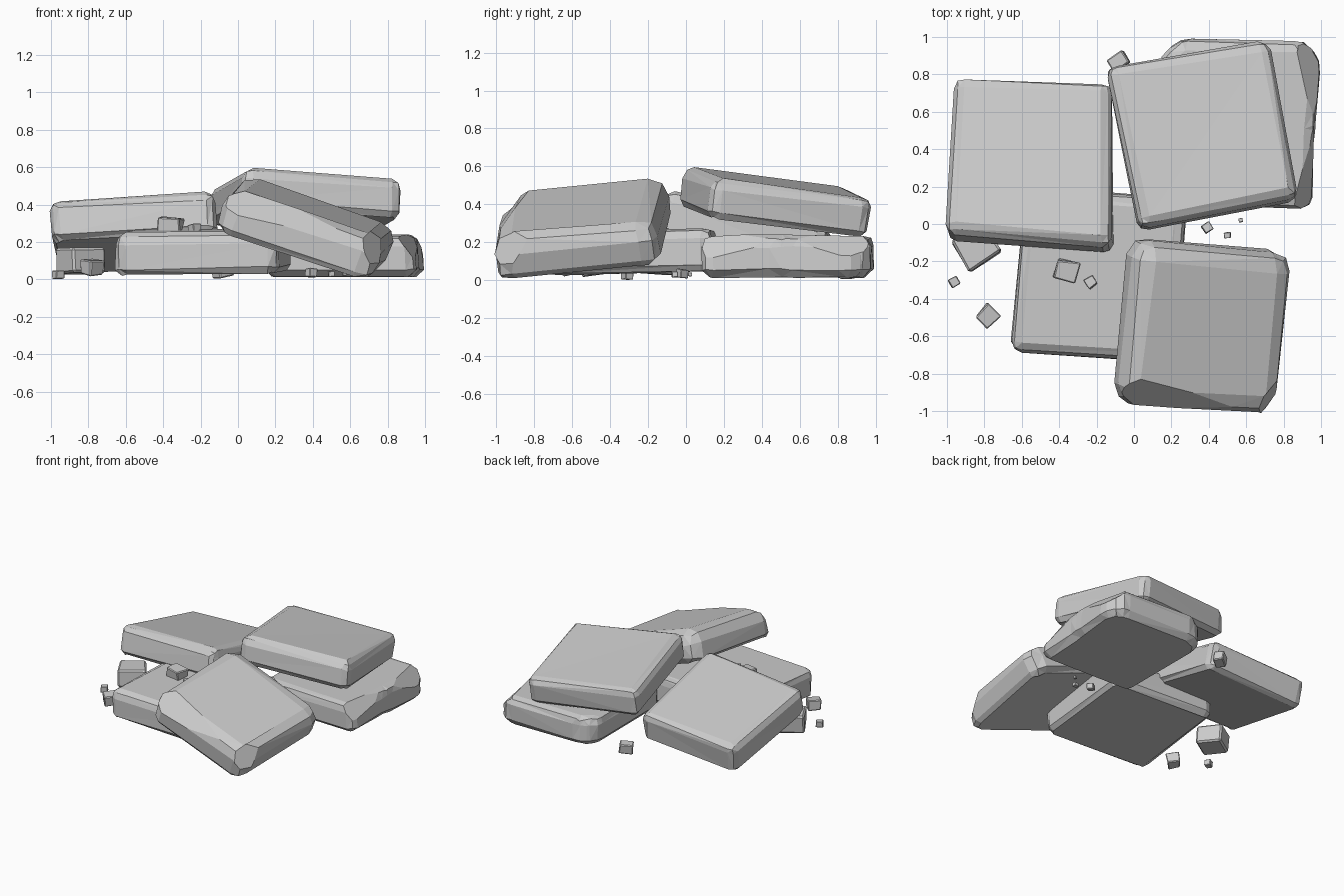
import bpy, bmesh, random
from mathutils import Vector, Euler

if "Cube" in bpy.data.objects:
    bpy.data.objects.remove(bpy.data.objects["Cube"])

random.seed(4)


def finish(bm, name):
    bmesh.ops.recalc_face_normals(bm, faces=bm.faces[:])
    me = bpy.data.meshes.new(name)
    bm.to_mesh(me)
    bm.free()
    ob = bpy.data.objects.new(name, me)
    bpy.context.collection.objects.link(ob)
    return ob


def slab(name, outline, thick, bevel, low_bevel=0.03, rough=0.006, chips=()):
    """Tilted stone slab: underside outline (counter-clockwise), extruded along its normal.
    chips: (point, direction) planes that cut off corners."""
    pts = [Vector(p) for p in outline]
    n = Vector()
    for i, p in enumerate(pts):
        n += p.cross(pts[(i + 1) % len(pts)])
    n.normalize()
    bm = bmesh.new()
    low = [bm.verts.new(p) for p in pts]
    top = [bm.verts.new(p + n * thick) for p in pts]
    bm.faces.new(low[::-1])
    bm.faces.new(top)
    for i in range(len(pts)):
        j = (i + 1) % len(pts)
        bm.faces.new((low[i], low[j], top[j], top[i]))
    bm.normal_update()
    # worn top rim and corners
    low_set = set(low)
    rim = [e for e in bm.edges if not all(v in low_set for v in e.verts)]
    bmesh.ops.bevel(bm, geom=rim, offset=bevel, segments=2, profile=0.5,
                    affect='EDGES', clamp_overlap=True)
    # narrower bevel round the underside
    bm.normal_update()
    base = min(bm.faces, key=lambda f: (f.normal.dot(n), -f.calc_area()))
    bmesh.ops.bevel(bm, geom=list(base.edges), offset=low_bevel, segments=1,
                    affect='EDGES', clamp_overlap=True)
    # broken-off corners
    for point, direction in chips:
        bmesh.ops.bisect_plane(bm, geom=bm.verts[:] + bm.edges[:] + bm.faces[:],
                               plane_co=point, plane_no=direction, clear_outer=True)
        bmesh.ops.holes_fill(bm, edges=[e for e in bm.edges if e.is_boundary])
    # uneven facets
    for v in bm.verts:
        v.co += Vector([random.uniform(-rough, rough) for _ in range(3)])
        v.co.z = max(v.co.z, 0.012)
    bmesh.ops.triangulate(bm, faces=[f for f in bm.faces if len(f.verts) == 4])
    return finish(bm, name)


def pebble(name, loc, size, turn):
    """Small squarish stone chip."""
    bm = bmesh.new()
    bmesh.ops.create_cube(bm, size=1)
    rot = Euler((random.uniform(-.15, .15), random.uniform(-.15, .15), turn)).to_matrix()
    for v in bm.verts:
        v.co = Vector([c * random.uniform(.85, 1.1) for c in v.co])
        v.co = rot @ Vector((v.co.x * size[0], v.co.y * size[1], v.co.z * size[2])) + Vector(loc)
        v.co.z = max(v.co.z, 0.0)
    bmesh.ops.bevel(bm, geom=bm.edges[:], offset=min(size) * .08, segments=1, affect='EDGES')
    return finish(bm, name)


# large slabs
slab("slab_base_centre",
     [(-.66, -.68, .02), (.22, -.74, .035), (.29, .14, .055), (-.58, .20, .045)], .225, .06)
slab("slab_base_back_right",
     [(.14, .11, .015), (.95, .08, .015), (.965, .5, .015), (1.0, .87, .015),
      (.91, .98, .015), (.25, .99, .015), (.14, .9, .015)], .22, .06, .04,
     chips=[((.95, .3, .17), (.75, -.2, .6)), ((.94, .75, .2), (.7, .15, .7))])
slab("slab_left",
     [(-1.0, -.09, .21), (-.11, -.165, .26), (-.11, .71, .07), (-.95, .74, .015)], .225, .055)
slab("slab_top",
     [(.025, -.05, .395), (.875, .12, .33), (.71, .96, .225), (-.155, .82, .29)], .208, .055)
slab("slab_front_right",
     [(-.13, -.94, .265), (.71, -1.0, -.015), (.79, -.145, .075), (-.035, -.065, .345)],
     .235, .095, .03, .01,
     chips=[((.3, -.92, .355), (.05, -.75, .65)), ((.76, -.9, .1), (.75, -.5, .25))])

# loose chips: location, size, turn
stones = [
    ((-.85, -.12, .10), (.20, .20, .15), .6),
    ((-.78, -.49, .065), (.10, .095, .08), .8),
    ((-.08, .87, .05), (.10, .08, .08), .6),
    ((-.96, -.31, .025), (.055, .05, .045), .5),
    ((-.36, -.25, .29), (.12, .11, .08), -.2),
    ((-.23, -.31, .275), (.055, .055, .04), .6),
    ((.39, -.02, .035), (.05, .05, .045), .6),
    ((.50, -.06, .03), (.035, .03, .03), .1),
    ((.57, .02, .03), (.022, .022, .02), .2),
]
for i, stone in enumerate(stones):
    pebble(f"stone_chip_{i + 1}", *stone)
